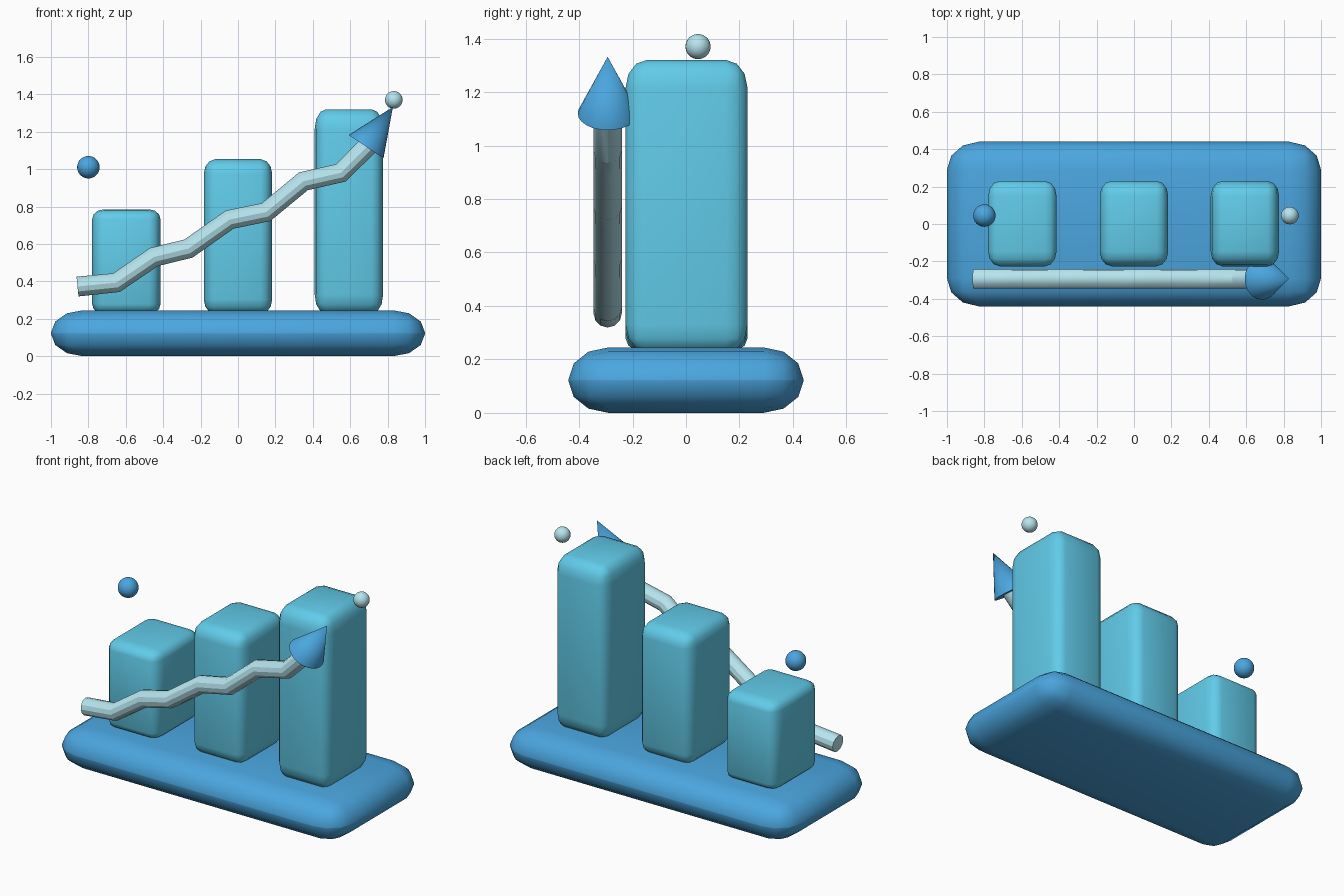
import bpy, bmesh, math
from mathutils import Vector

if "Cube" in bpy.data.objects:
    bpy.data.objects.remove(bpy.data.objects["Cube"])


def material(name, rgb):
    m = bpy.data.materials.new(name)
    m.diffuse_color = (*rgb, 1)
    m.use_nodes = True
    m.node_tree.nodes["Principled BSDF"].inputs["Base Color"].default_value = m.diffuse_color
    return m


BLUE = material("blue", (0.07, 0.38, 0.74))
CYAN = material("cyan", (0.12, 0.60, 0.82))
PALE = material("pale", (0.47, 0.78, 0.86))


def finish(name, bm, mat, angle=60):
    me = bpy.data.meshes.new(name)
    bm.to_mesh(me)
    bm.free()
    ob = bpy.data.objects.new(name, me)
    bpy.context.collection.objects.link(ob)
    me.materials.append(mat)
    bpy.ops.object.select_all(action='DESELECT')
    ob.select_set(True)
    bpy.context.view_layer.objects.active = ob
    bpy.ops.object.shade_smooth_by_angle(angle=math.radians(angle))
    return ob


def rounded_box(name, lo, hi, radii, mat):
    # bevel in a stretched space so each axis gets its own corner radius
    lo, hi, r = Vector(lo), Vector(hi), Vector(radii)
    size, mid = hi - lo, (hi + lo) / 2
    bm = bmesh.new()
    bmesh.ops.create_cube(bm, size=1)
    bmesh.ops.scale(bm, vec=[size[i] / r[i] for i in range(3)], verts=bm.verts)
    bmesh.ops.bevel(bm, geom=bm.edges[:], offset=1, segments=3, profile=0.5,
                    affect='EDGES', clamp_overlap=True)
    bmesh.ops.scale(bm, vec=r, verts=bm.verts)
    bmesh.ops.translate(bm, vec=mid, verts=bm.verts)
    return finish(name, bm, mat)


def ball(name, pos, radius, mat):
    bm = bmesh.new()
    bmesh.ops.create_uvsphere(bm, u_segments=24, v_segments=16, radius=radius)
    bmesh.ops.translate(bm, vec=pos, verts=bm.verts)
    return finish(name, bm, mat)


# Base slab
rounded_box("base", (-1, -0.44, 0), (1, 0.44, 0.245), (0.17, 0.15, 0.12), BLUE)

# Three rising bars, slightly sunk into the base
for name, x, top in (("short_bar", -0.597, 0.785),
                     ("middle_bar", 0, 1.053),
                     ("tall_bar", 0.593, 1.32)):
    bottom = 0.225
    rounded_box(name, (x - 0.183, -0.226, bottom), (x + 0.183, 0.23, top),
                (0.062, 0.08, 0.095 * (top - bottom)), CYAN)

# Zigzag trend line
Y = -0.293
path = [(-0.858, 0.372), (-0.65, 0.393), (-0.45, 0.53), (-0.265, 0.575),
        (-0.045, 0.73), (0.15, 0.77), (0.35, 0.935), (0.55, 0.98), (0.70, 1.13)]
cu = bpy.data.curves.new("trend_line", 'CURVE')
cu.dimensions = '3D'
cu.bevel_depth = 0.053
cu.bevel_resolution = 4
cu.use_fill_caps = True
sp = cu.splines.new('POLY')
sp.points.add(len(path) - 1)
for p, (x, z) in zip(sp.points, path):
    p.co = (x, Y, z, 1)
tmp = bpy.data.objects.new("trend_line_curve", cu)
bpy.context.collection.objects.link(tmp)
bpy.context.view_layer.update()
bm = bmesh.new()
bm.from_mesh(tmp.to_mesh())
bpy.data.objects.remove(tmp)
finish("trend_line", bm, PALE, 30)

# Arrow head
tail, tip = Vector((0.685, Y, 1.12)), Vector((0.828, Y, 1.332))
axis = tip - tail
bm = bmesh.new()
bmesh.ops.create_cone(bm, cap_ends=True, segments=24, radius1=0.112, radius2=0,
                      depth=axis.length)
bmesh.ops.rotate(bm, cent=(0, 0, 0), verts=bm.verts,
                 matrix=axis.to_track_quat('Z', 'Y').to_matrix())
bmesh.ops.translate(bm, vec=(tail + tip) / 2, verts=bm.verts)
finish("arrow_head", bm, BLUE)

# Floating accent balls
ball("large_ball", (-0.80, 0.045, 1.01), 0.06, BLUE)
ball("small_ball", (0.833, 0.045, 1.37), 0.047, PALE)
